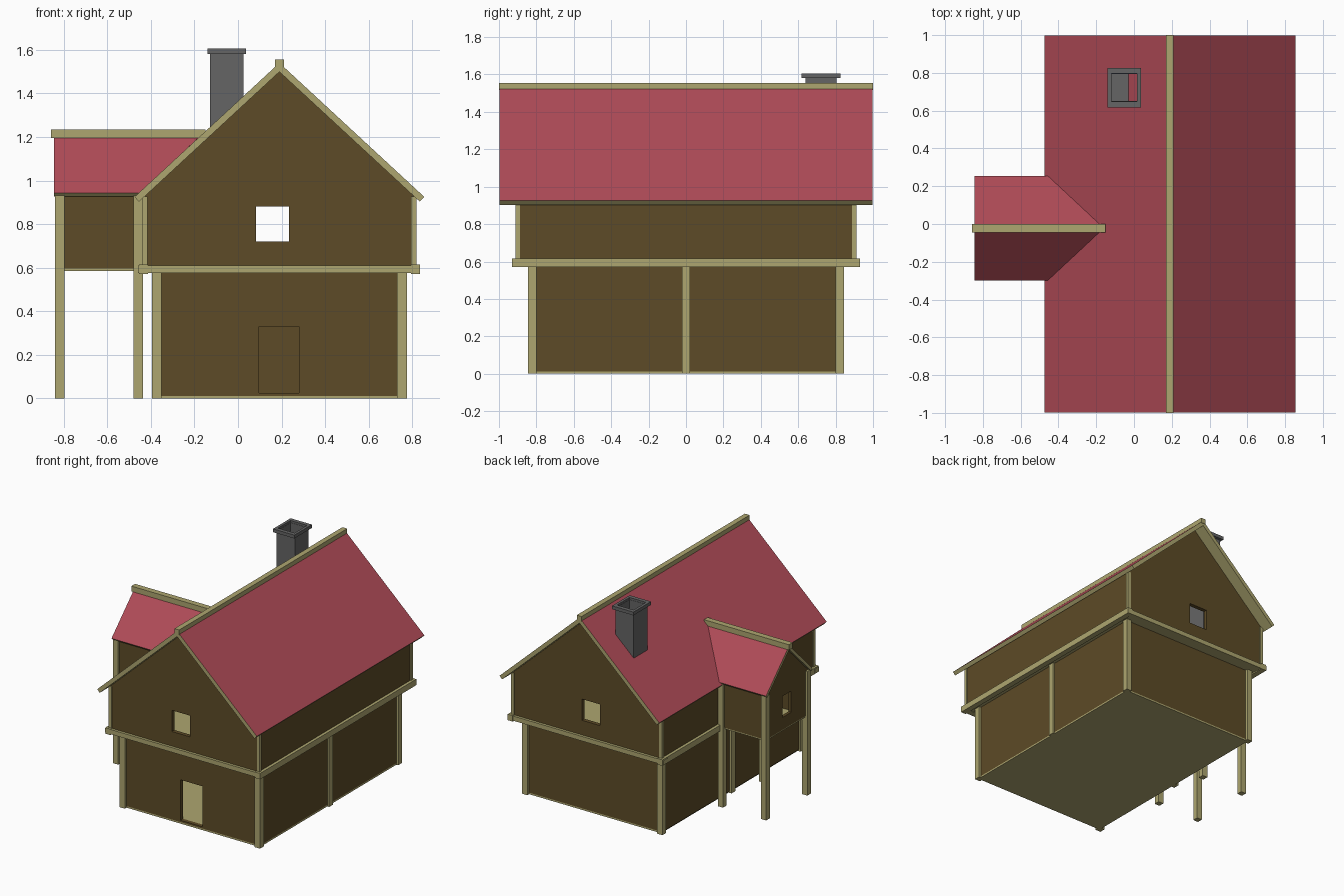
import bpy, bmesh
from mathutils import Vector

if "Cube" in bpy.data.objects:
    bpy.data.objects.remove(bpy.data.objects["Cube"])


def material(name, rgb):
    m = bpy.data.materials.new(name)
    m.diffuse_color = (*rgb, 1)
    m.use_nodes = True
    m.node_tree.nodes["Principled BSDF"].inputs["Base Color"].default_value = m.diffuse_color
    return m


RED = material("roof_red", (0.43, 0.07, 0.095))
TAN = material("timber_tan", (0.42, 0.38, 0.16))
BROWN = material("wall_brown", (0.11, 0.07, 0.02))
GREY = material("chimney_grey", (0.13, 0.13, 0.13))


def finish(name, bm, *mats):
    bmesh.ops.recalc_face_normals(bm, faces=bm.faces)
    me = bpy.data.meshes.new(name)
    bm.to_mesh(me)
    bm.free()
    for m in mats:
        me.materials.append(m)
    ob = bpy.data.objects.new(name, me)
    bpy.context.collection.objects.link(ob)
    return ob


def loft(name, ring, offset, *mats):
    """Solid from a planar ring swept by offset; the start face is slot 0."""
    bm = bmesh.new()
    a = [bm.verts.new(p) for p in ring]
    b = [bm.verts.new(Vector(p) + offset) for p in ring]
    bm.faces.new(a)
    rest = [bm.faces.new(b[::-1])]
    for i in range(len(a)):
        j = (i + 1) % len(a)
        rest.append(bm.faces.new((a[j], a[i], b[i], b[j])))
    for f in rest:
        f.material_index = len(mats) - 1
    return finish(name, bm, *mats)


def box(name, x, y, z, mat):
    ring = [(x[0], y[0], z[0]), (x[1], y[0], z[0]), (x[1], y[1], z[0]), (x[0], y[1], z[0])]
    return loft(name, ring, Vector((0, 0, z[1] - z[0])), mat)


def post(name, x, y, z, w, mat=TAN):
    return box(name, (x - w / 2, x + w / 2), (y - w / 2, y + w / 2), z, mat)


def cut(ob, x, y, z):
    cutter = box("cutter", x, y, z, ob.data.materials[0])
    cutter.hide_render = True
    mod = ob.modifiers.new("opening", "BOOLEAN")
    mod.operation, mod.solver, mod.object = "DIFFERENCE", "EXACT", cutter
    bpy.context.view_layer.objects.active = ob
    bpy.ops.object.modifier_apply(modifier=mod.name)
    bpy.data.objects.remove(cutter)


CX = 0.19    # main ridge line
BY = -0.022  # bay ridge line
T = 0.03     # wall thickness

# Ground floor: slab, walls, door, posts
box("ground_floor", (-0.37, 0.76), (-0.825, 0.825), (0, 0.012), TAN)
box("inner_floor", (-0.345, 0.735), (-0.822, 0.80), (0.005, 0.025), TAN)
for s, side in ((-1, "front"), (1, "back")):
    ys = sorted((s * 0.825, s * (0.825 - T)))
    wall = box(f"ground_wall_{side}", (-0.37, 0.76), ys, (0.012, 0.59), BROWN)
    if s < 0:
        cut(wall, (0.097, 0.28), (-0.9, -0.7), (0.025, 0.33))
for s, side in ((-1, "left"), (1, "right")):
    xs = sorted((CX + s * 0.57, CX + s * (0.57 - T)))
    box(f"ground_wall_{side}", xs, (-0.824, 0.824), (0.012, 0.59), BROWN)
    for y, spot in ((-0.823, "front"), (0, "middle"), (0.823, "back")):
        post(f"ground_post_{side}_{spot}", CX + s * 0.563, y, (0, 0.585), 0.045)

# Upper floor slab and beam ring
box("upper_floor", (-0.435, 0.815), (-0.905, 0.905), (0.58, 0.605), TAN)
for s, side in ((-1, "front"), (1, "back")):
    box(f"beam_{side}", (-0.46, 0.835), sorted((s * 0.88, s * 0.925)), (0.575, 0.61), TAN)
for s, side in ((-1, "left"), (1, "right")):
    box(f"beam_{side}", sorted((CX + s * 0.603, CX + s * 0.645)), (-0.93, 0.93), (0.57, 0.615), TAN)

# Upper walls: gables with windows, long walls, corner posts
gable = [(CX - 0.623, 0.6), (CX + 0.623, 0.6), (CX + 0.623, 0.926), (CX, 1.502), (CX - 0.623, 0.926)]
for s, side in ((-1, "front"), (1, "back")):
    wall = loft(f"gable_wall_{side}", [(x, s * 0.905, z) for x, z in gable], Vector((0, -s * T, 0)), BROWN)
    cut(wall, (0.082, 0.235), sorted((s * 0.8, s * 1.0)), (0.72, 0.88))
    for sx, lr in ((-1, "left"), (1, "right")):
        post(f"upper_post_{side}_{lr}", CX + sx * 0.617, s * 0.9, (0.6, 0.926), 0.024)
for s, side in ((-1, "left"), (1, "right")):
    xs = sorted((CX + s * 0.623, CX + s * (0.623 - T)))
    box(f"upper_wall_{side}", xs, (-0.904, 0.904), (0.6, 0.926), BROWN)

# Main roof: timber slabs with red tops, ridge beam
for s, side in ((-1, "left"), (1, "right")):
    e, r = (CX + s * 0.665, 0.925), (CX, 1.54)
    ring = [(e[0], -0.997, e[1]), (e[0], 0.997, e[1]), (r[0], 0.997, r[1]), (r[0], -0.997, r[1])]
    loft(f"main_roof_{side}", ring, Vector((-s * 0.679, 0, -0.734)) * 0.03, RED, TAN)
box("main_ridge_beam", (CX - 0.02, CX + 0.02), (-1, 1), (1.517, 1.555), TAN)

# Side bay: floor, posts, walls, window
box("bay_floor", (-0.82, -0.43), (BY - 0.245, BY + 0.245), (0.585, 0.6), TAN)
for s, side in ((-1, "front"), (1, "back")):
    for x, spot in ((-0.818, "outer"), (-0.458, "inner")):
        post(f"bay_post_{side}_{spot}", x, BY + s * 0.245, (0, 0.935), 0.043)
    ys = sorted((BY + s * 0.25, BY + s * 0.23))
    box(f"bay_wall_{side}", (-0.818, -0.435), ys, (0.597, 0.94), BROWN)
end = [(-0.25, 0.597), (0.25, 0.597), (0.25, 0.945), (0, 1.19), (-0.25, 0.945)]
bay = loft("bay_gable_wall", [(-0.825, BY + y, z) for y, z in end], Vector((0.022, 0, 0)), BROWN)
cut(bay, (-0.9, -0.75), (BY - 0.052, BY + 0.052), (0.69, 0.85))

# Bay roof, mitred into the main roof, with ridge beam
for s, side in ((-1, "front"), (1, "back")):
    y = BY + s * 0.277
    ring = [(-0.845, y, 0.942), (-0.455, y, 0.942), (-0.16, BY, 1.217), (-0.845, BY, 1.217)]
    loft(f"bay_roof_{side}", ring, Vector((0, -s * 0.705, -0.71)) * 0.022, RED, TAN)
box("bay_ridge_beam", (-0.858, -0.15), (BY - 0.022, BY + 0.022), (1.195, 1.235), TAN)

# Chimney: hollow-topped shaft and rim
shaft = box("chimney", (-0.128, 0.025), (0.64, 0.805), (0.6, 1.59), GREY)
cut(shaft, (-0.118, 0.015), (0.65, 0.795), (1.337, 1.7))
rim = box("chimney_rim", (-0.141, 0.037), (0.618, 0.827), (1.58, 1.605), GREY)
cut(rim, (-0.12, 0.017), (0.648, 0.797), (1.5, 1.7))
